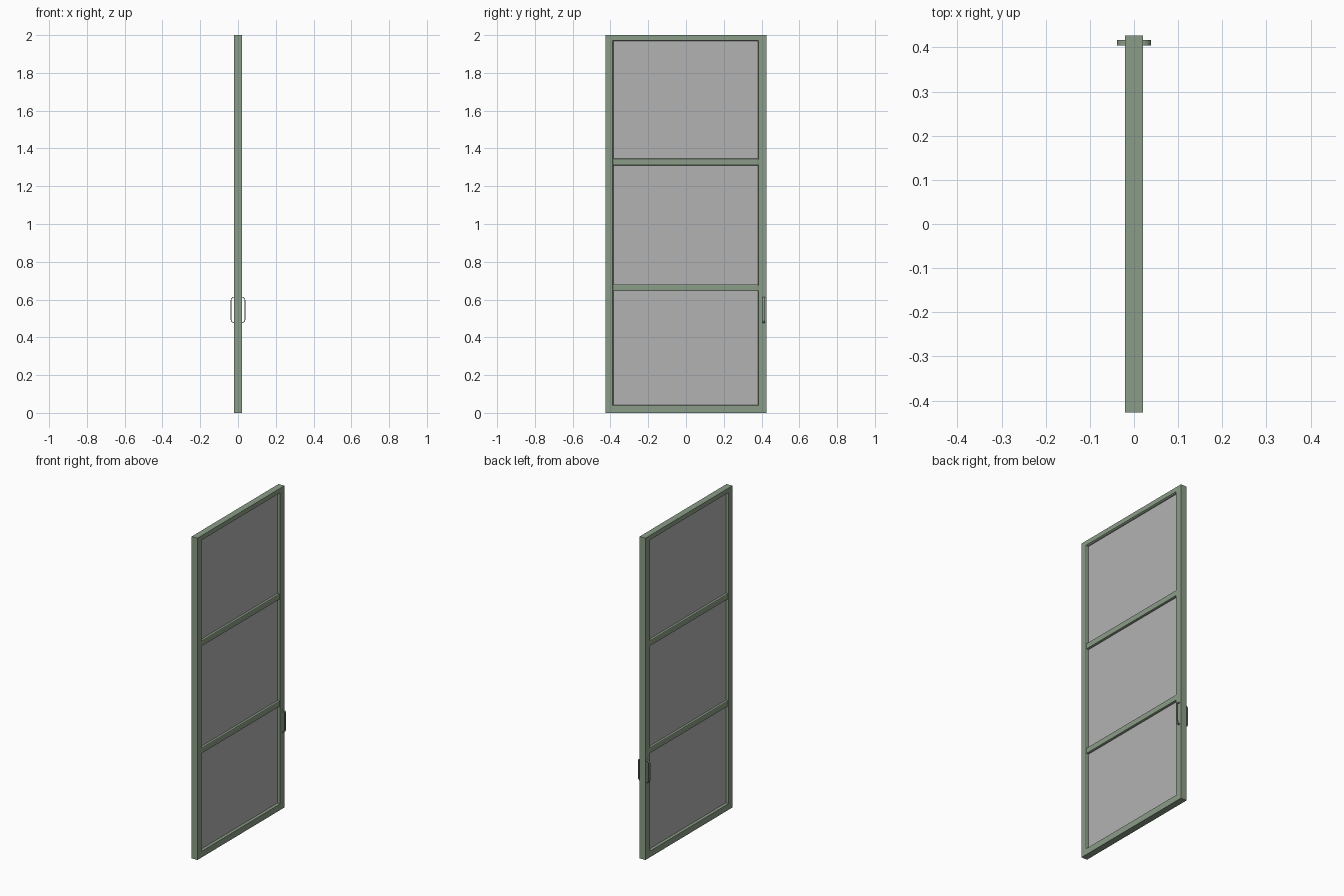
import bpy, bmesh, math

if "Cube" in bpy.data.objects:
    bpy.data.objects.remove(bpy.data.objects["Cube"])

def material(name, rgb):
    m = bpy.data.materials.new(name)
    m.diffuse_color = (*rgb, 1)
    m.use_nodes = True
    m.node_tree.nodes["Principled BSDF"].inputs["Base Color"].default_value = m.diffuse_color
    return m

green = material("sage green", (0.26, 0.335, 0.245))
grey = material("pane grey", (0.45, 0.45, 0.45))

def finish(name, bm, mat):
    bmesh.ops.recalc_face_normals(bm, faces=bm.faces)
    me = bpy.data.meshes.new(name)
    bm.to_mesh(me)
    bm.free()
    me.materials.append(mat)
    ob = bpy.data.objects.new(name, me)
    bpy.context.collection.objects.link(ob)
    return ob

def box(name, x, y, z, mat):
    bm = bmesh.new()
    bmesh.ops.create_cube(bm, size=1)
    for v in bm.verts:
        v.co = [(a + b) / 2 + c * (b - a) for (a, b), c in zip((x, y, z), v.co)]
    return finish(name, bm, mat)

def ring(name, loops, mat):
    """Join closed loops of points one after another, and the last to the first."""
    bm = bmesh.new()
    vs = [[bm.verts.new(p) for p in lp] for lp in loops]
    n = len(vs[0])
    for a, b in zip(vs, vs[1:] + vs[:1]):
        for i in range(n):
            j = (i + 1) % n
            bm.faces.new((a[i], a[j], b[j], b[i]))
    return finish(name, bm, mat)

W, D = 0.427, 0.02
IN_L, IN_R, IN_B, IN_T = -0.385, 0.38, 0.042, 1.968

# Outer frame with a small chamfer along its inner edge
def rect(x, inset):
    if inset is None:
        y0, y1, z0, z1 = -W, W, 0, 2
    else:
        y0, y1, z0, z1 = IN_L - inset, IN_R + inset, IN_B - inset, IN_T + inset
    return [(x, y0, z0), (x, y1, z0), (x, y1, z1), (x, y0, z1)]

ring("outer_frame", [rect(-D, None), rect(D, None), rect(D, 0.004),
                     rect(D - 0.006, 0), rect(-D + 0.006, 0), rect(-D, 0.004)], green)

# Glazing bars with softened edges
for i, z in enumerate((0.662, 1.328)):
    bar = box(f"glazing_bar_{i + 1}", (-D + 0.0005, D - 0.0005), (IN_L - 0.004, IN_R + 0.004),
              (z - 0.018, z + 0.018), green)
    b = bar.modifiers.new("bevel", 'BEVEL')
    b.width, b.segments = 0.005, 2

# Three recessed panes
edges = [(IN_B, 0.644), (0.68, 1.31), (1.346, IN_T)]
for i, (z0, z1) in enumerate(edges):
    box(f"pane_{i + 1}", (-0.005, 0.005), (IN_L - 0.002, IN_R + 0.002),
        (z0 - 0.002, z1 + 0.002), grey)

# Thin rounded strap handles, one on each side of the frame
def outline(y, hx, hz, r):
    pts = []
    for k, (sx, sz) in enumerate(((1, 1), (-1, 1), (-1, -1), (1, -1))):
        for s in range(6):
            a = math.pi / 2 * (k + s / 5)
            pts.append((sx * (hx - r) + r * math.cos(a), y,
                        0.545 + sz * (hz - r) + r * math.sin(a)))
    return pts

T = 0.004
Y0, Y1 = 0.405, 0.417
ring("pull_handle", [outline(Y0, 0.039, 0.07, 0.02), outline(Y1, 0.039, 0.07, 0.02),
                     outline(Y1, 0.039 - T, 0.07 - T, 0.02 - T),
                     outline(Y0, 0.039 - T, 0.07 - T, 0.02 - T)], green)
